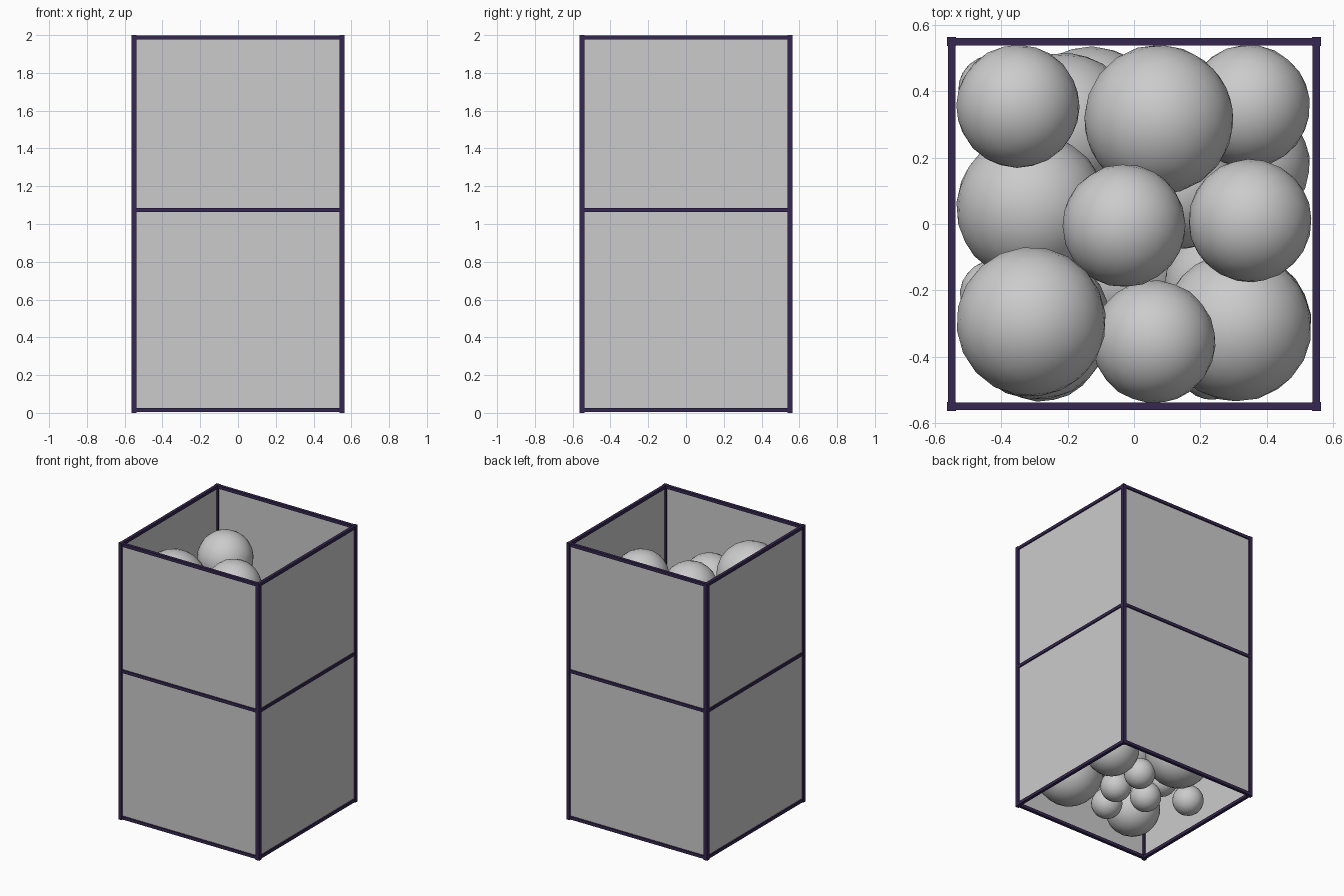
import bpy, random
from mathutils import Vector

if "Cube" in bpy.data.objects:
    bpy.data.objects.remove(bpy.data.objects["Cube"])

random.seed(4)
HALF = 0.55      # centre line of the frame
INNER = 0.537    # limit for the balls
H = 2.0

dark = bpy.data.materials.new("frame_purple")
dark.diffuse_color = (0.036, 0.020, 0.080, 1)
dark.use_nodes = True
dark.node_tree.nodes["Principled BSDF"].inputs["Base Color"].default_value = dark.diffuse_color


def box(name, loc, size, mat=None):
    bpy.ops.mesh.primitive_cube_add(size=1, location=loc)
    o = bpy.context.object
    o.name = name
    o.scale = size
    if mat:
        o.data.materials.append(mat)
    return o


# Corner posts
for sx in (-1, 1):
    for sy in (-1, 1):
        box("corner_post", (sx * HALF, sy * HALF, H / 2), (0.027, 0.027, H), dark)

# Bottom, middle and top rails on the four sides
for z in (0.016, 1.075, H - 0.012):
    for s in (-1, 1):
        box("rail_x", (0, s * HALF, z), (2 * HALF, 0.022, 0.022), dark)
        box("rail_y", (s * HALF, 0, z), (0.022, 2 * HALF, 0.022), dark)

# Side panes, open at the top and bottom
for s in (-1, 1):
    box("pane_x", (0, s * HALF, H / 2), (2 * HALF, 0.003, H - 0.03))
    box("pane_y", (s * HALF, 0, H / 2), (0.003, 2 * HALF, H - 0.03))

# Balls seen from above and below: x, y, z, radius
L, M, S = 0.226, 0.186, 0.105
balls = [
    (-0.35, 0.355, 1.60, M), (-0.03, -0.005, 1.61, M), (-0.31, -0.295, 1.675, L),
    (0.35, 0.01, 1.60, M), (0.06, -0.355, 1.51, M), (0.075, 0.315, 1.33, L),
    (0.31, -0.31, 1.19, L), (-0.31, 0.05, 1.31, L), (0.345, 0.355, 1.05, M),
    (-0.28, -0.35, 0.20, M), (-0.40, 0.085, 0.12, S), (0.078, 0.152, 0.12, S),
    (0.088, -0.084, 0.12, S), (-0.151, -0.059, 0.12, S), (-0.011, -0.296, 0.12, S),
    (0.31, -0.305, 0.24, L), (0.345, 0.18, 0.20, M), (-0.13, 0.31, 0.27, L),
]
balls = [(Vector(b[:3]), b[3]) for b in balls]

# Hidden middle of the pile: keep the lowest free spot for each new ball
for i in range(36):
    r = (L, M, L, M, S)[i % 5]
    m = INNER - r
    best = None
    for _ in range(700):
        p = Vector((random.uniform(-m, m), random.uniform(-m, m), random.uniform(0.38, 1.25)))
        if best and p.z >= best.z:
            continue
        if all((p - q).length > (r + k) * 0.96 for q, k in balls):
            best = p
    if best:
        balls.append((best, r))

for p, r in balls:
    turn = [random.uniform(0, 6.28) for _ in range(3)]
    bpy.ops.mesh.primitive_ico_sphere_add(subdivisions=3, radius=r, location=p, rotation=turn)
    bpy.context.object.name = "ball"
    bpy.ops.object.shade_smooth()
